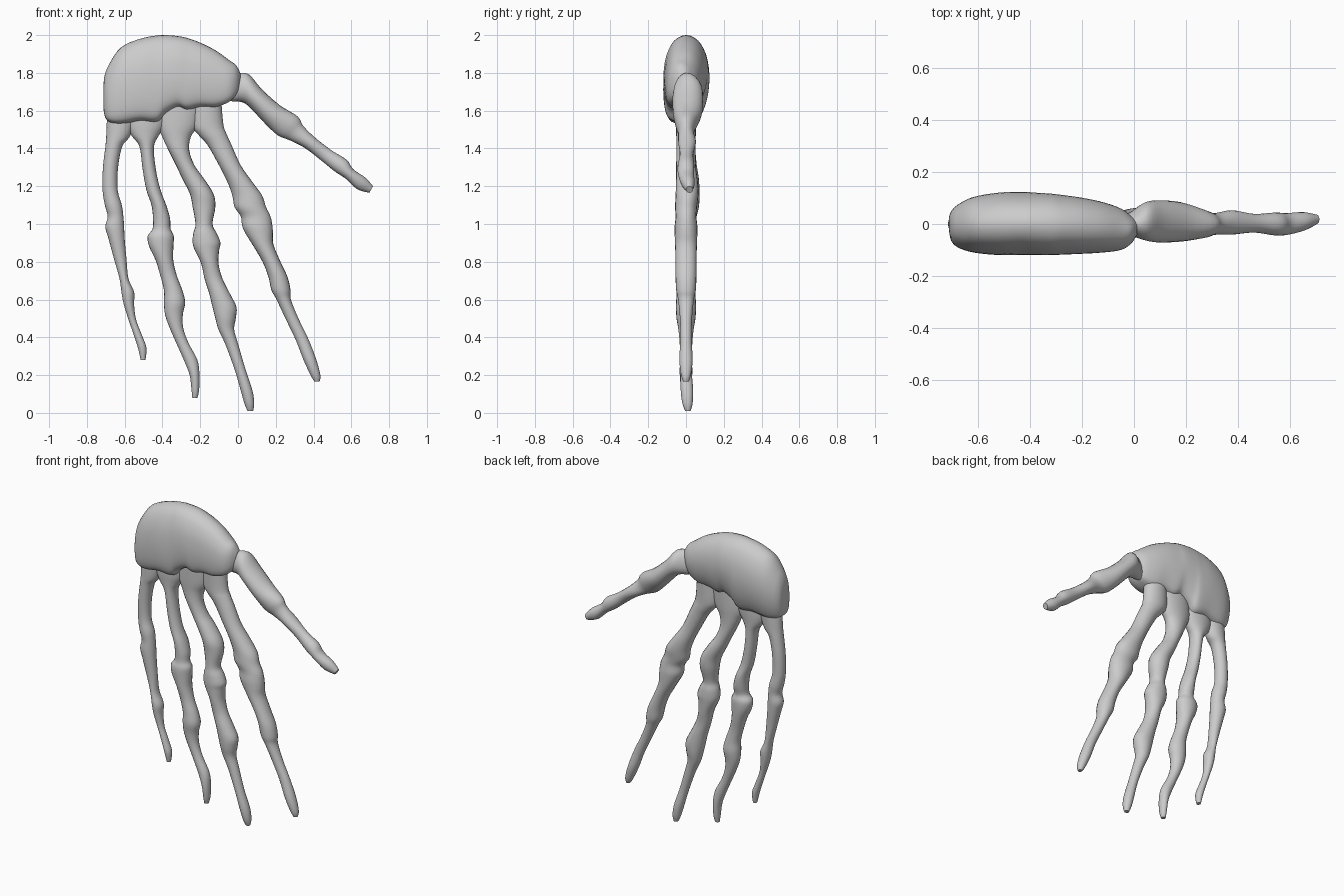
import bpy, bmesh, math


def catmull(rows, steps):
    """Smoothly interpolate rows of numbers."""
    out = []
    for i in range(len(rows) - 1):
        p0, p1 = rows[max(i - 1, 0)], rows[i]
        p2, p3 = rows[i + 1], rows[min(i + 2, len(rows) - 1)]
        for s in range(steps):
            t = s / steps
            out.append([b + 0.5 * t * (c - a + t * (2*a - 5*b + 4*c - d + t * (3*(b - c) + d - a)))
                        for a, b, c, d in zip(p0, p1, p2, p3)])
    return out + [list(rows[-1])]


def skin(name, rings):
    """Bridge closed rings of points into a capped, smooth solid."""
    bm = bmesh.new()
    loops = [[bm.verts.new(p) for p in ring] for ring in rings]
    n = len(loops[0])
    for a, b in zip(loops, loops[1:]):
        for i in range(n):
            j = (i + 1) % n
            bm.faces.new((a[i], a[j], b[j], b[i]))
    bm.faces.new(loops[0])
    bm.faces.new(loops[-1])
    bmesh.ops.recalc_face_normals(bm, faces=bm.faces)
    me = bpy.data.meshes.new(name)
    bm.to_mesh(me)
    bm.free()
    ob = bpy.data.objects.new(name, me)
    bpy.context.collection.objects.link(ob)
    bpy.ops.object.select_all(action='DESELECT')
    ob.select_set(True)
    bpy.context.view_layer.objects.active = ob
    bpy.ops.object.shade_smooth_by_angle(angle=math.radians(50))


def digit(name, rows, n=20):
    """Rows: edge point a (x, z), edge point b (x, z), half depth, y centre."""
    rings = []
    for ax, az, bx, bz, d, y in catmull(rows, 4):
        ring = []
        for k in range(n):
            t = 2 * math.pi * k / n
            f = 0.5 + 0.5 * math.cos(t)
            ring.append((ax + (bx - ax) * f, y + d * math.sin(t), az + (bz - az) * f))
        rings.append(ring)
    skin(name, rings)


def finger(name, rows):
    """Rows: z, left x, right x, half depth, y centre."""
    digit(name, [(l, z, r, z, d, y) for z, l, r, d, y in rows])


# Palm block: x, bottom, top, front y, back y
palm = [
    (-.713, 1.62, 1.73, -.03, .03), (-.705, 1.57, 1.79, -.065, .05),
    (-.68, 1.54, 1.85, -.09, .075), (-.62, 1.53, 1.935, -.11, .105),
    (-.52, 1.545, 1.98, -.12, .122), (-.43, 1.54, 1.998, -.12, .125),
    (-.385, 1.585, 2.0, -.12, .122), (-.32, 1.62, 1.995, -.12, .118),
    (-.27, 1.605, 1.985, -.118, .112), (-.2, 1.62, 1.96, -.115, .102),
    (-.12, 1.62, 1.92, -.11, .085), (-.05, 1.645, 1.87, -.10, .06),
    (-.01, 1.685, 1.84, -.075, .03), (.012, 1.73, 1.80, -.04, .01)]
# Cross-section: y from -1 (front) to 1 (back), height 0 to 1
section = [(-.3, 0), (-.7, .03), (-.9, .12), (-.99, .3), (-.98, .52), (-.85, .74),
           (-.52, .93), (0, 1), (.52, .93), (.86, .76), (.99, .55), (.94, .34),
           (.75, .15), (.45, .03), (-.3, 0)]
shape = catmull(section, 3)[:-1]
skin("palm", [[(x, (f + b) / 2 + u * (b - f) / 2, lo + v * (hi - lo)) for u, v in shape]
              for x, lo, hi, f, b in catmull(palm, 4)])

# Fingers, flared at the root so that neighbours web together
finger("little_finger", [
    (1.66, -.69, -.52, .05, 0), (1.53, -.695, -.55, .05, 0), (1.46, -.698, -.575, .048, 0),
    (1.41, -.702, -.613, .045, 0), (1.30, -.715, -.635, .042, 0), (1.18, -.717, -.637, .04, 0),
    (1.10, -.705, -.615, .045, 0), (1.04, -.69, -.607, .042, 0), (.985, -.702, -.603, .045, 0),
    (.92, -.685, -.60, .042, 0), (.81, -.655, -.59, .034, 0), (.71, -.627, -.58, .034, 0),
    (.64, -.617, -.55, .04, 0), (.575, -.605, -.55, .034, 0), (.495, -.58, -.54, .024, 0),
    (.415, -.553, -.51, .024, 0), (.345, -.53, -.485, .026, 0), (.28, -.515, -.49, .014, 0)])

finger("ring_finger", [
    (1.66, -.60, -.36, .055, 0), (1.53, -.59, -.385, .053, 0), (1.47, -.565, -.418, .05, 0),
    (1.41, -.522, -.445, .048, 0), (1.29, -.505, -.435, .045, 0), (1.18, -.485, -.41, .045, 0),
    (1.10, -.458, -.38, .052, .005), (1.03, -.45, -.36, .05, .005), (.975, -.452, -.357, .045, 0),
    (.935, -.478, -.34, .055, 0), (.88, -.47, -.342, .055, 0), (.81, -.437, -.343, .05, 0),
    (.73, -.412, -.325, .042, 0), (.65, -.392, -.295, .045, 0), (.585, -.392, -.28, .05, 0),
    (.52, -.386, -.292, .042, 0), (.45, -.362, -.29, .035, 0), (.37, -.327, -.262, .03, 0),
    (.28, -.287, -.215, .032, 0), (.2, -.256, -.204, .033, 0), (.12, -.246, -.206, .025, 0),
    (.08, -.242, -.215, .014, 0)])

finger("middle_finger", [
    (1.66, -.42, -.19, .055, 0), (1.53, -.425, -.21, .053, 0), (1.46, -.40, -.25, .05, 0),
    (1.39, -.368, -.258, .05, 0), (1.31, -.328, -.23, .052, .005), (1.24, -.295, -.18, .058, .01),
    (1.16, -.255, -.13, .062, .01), (1.09, -.24, -.12, .058, .01), (1.00, -.225, -.135, .048, 0),
    (.95, -.237, -.112, .055, 0), (.90, -.24, -.093, .058, 0), (.86, -.228, -.10, .056, 0),
    (.79, -.195, -.103, .052, 0), (.71, -.177, -.082, .045, 0), (.63, -.152, -.042, .05, 0),
    (.56, -.135, -.008, .053, 0), (.50, -.12, -.012, .05, 0), (.44, -.103, -.02, .04, 0),
    (.36, -.066, .002, .033, 0), (.23, -.018, .04, .03, 0), (.12, .014, .076, .033, .005),
    (.05, .034, .086, .027, .008), (.01, .05, .08, .014, .01)])

finger("index_finger", [
    (1.68, -.24, -.09, .055, 0), (1.53, -.245, -.078, .053, 0), (1.475, -.212, -.06, .052, 0),
    (1.42, -.163, -.035, .05, 0), (1.31, -.10, .015, .052, 0), (1.22, -.055, .078, .058, .005),
    (1.15, -.03, .128, .06, .005), (1.09, -.018, .148, .058, 0), (1.04, .015, .172, .055, 0),
    (.99, .022, .182, .06, 0), (.95, .04, .185, .06, 0), (.89, .077, .188, .058, 0),
    (.80, .13, .225, .055, 0), (.72, .161, .262, .055, 0), (.65, .177, .278, .052, 0),
    (.60, .204, .28, .042, 0), (.50, .251, .32, .032, 0), (.39, .304, .373, .03, 0),
    (.28, .347, .415, .035, 0), (.20, .384, .436, .026, 0), (.165, .405, .432, .014, 0)])

# Thumb, slanting outwards
digit("thumb", [
    (-.02, 1.79, -.07, 1.655, .035, 0), (.01, 1.80, -.035, 1.65, .045, 0),
    (.06, 1.79, .02, 1.645, .072, .01), (.125, 1.715, .06, 1.62, .081, .01),
    (.22, 1.63, .14, 1.535, .076, .008), (.315, 1.57, .21, 1.47, .055, 0),
    (.345, 1.52, .27, 1.445, .042, 0), (.405, 1.46, .35, 1.405, .047, .006),
    (.495, 1.39, .43, 1.345, .036, .003), (.575, 1.34, .51, 1.28, .044, 0),
    (.61, 1.29, .57, 1.24, .042, 0), (.675, 1.245, .63, 1.185, .036, .01),
    (.715, 1.20, .695, 1.165, .018, .018)])
